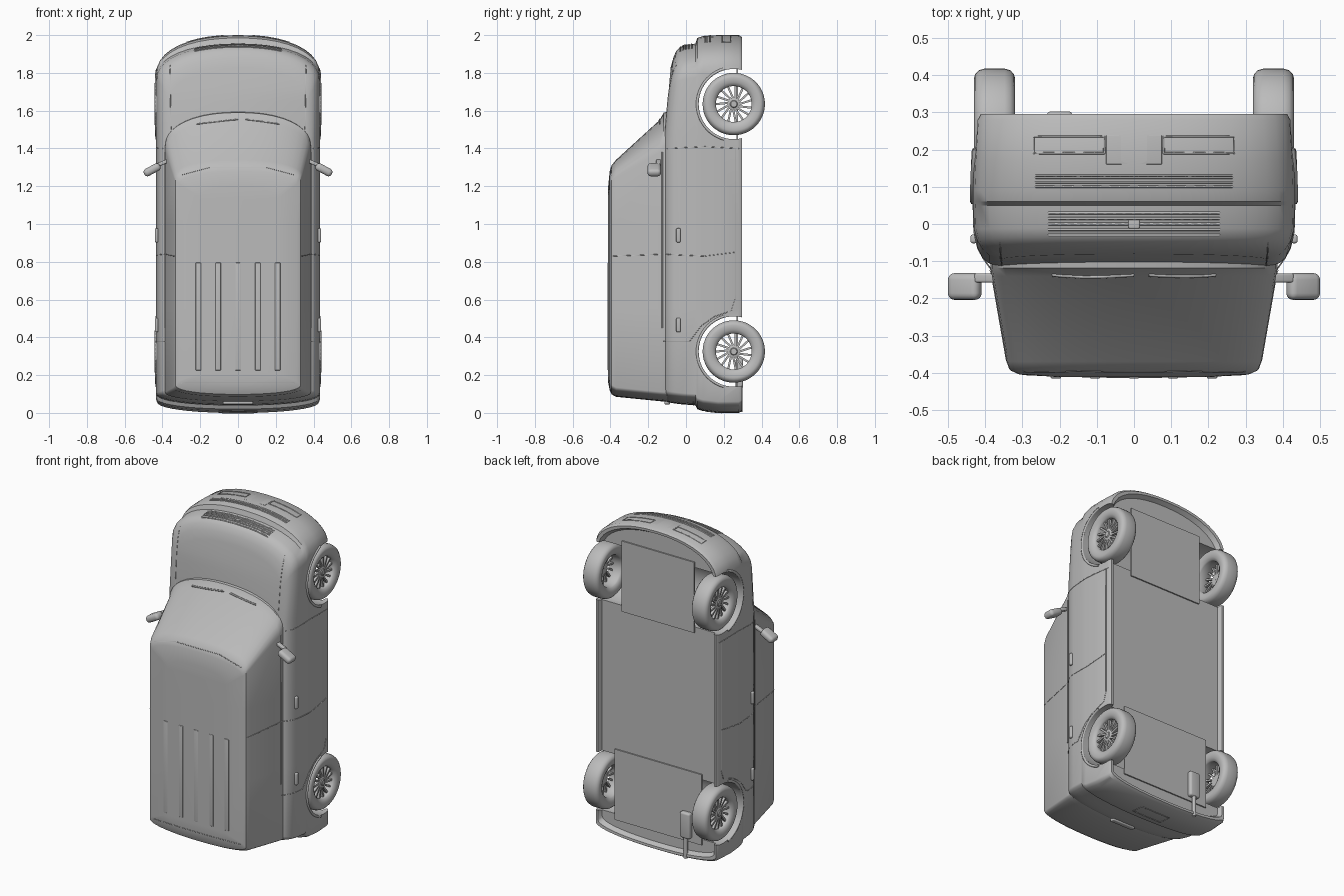
import bpy, bmesh, math
from mathutils import Vector
from mathutils.bvhtree import BVHTree

if "Cube" in bpy.data.objects:
    bpy.data.objects.remove(bpy.data.objects["Cube"])

grey = bpy.data.materials.new("body grey")
grey.use_nodes = True
COLOR = (0.5, 0.5, 0.5, 1)
grey.diffuse_color = COLOR
grey.node_tree.nodes["Principled BSDF"].inputs["Base Color"].default_value = COLOR


def finish(bm, name, angle=35):
    bmesh.ops.recalc_face_normals(bm, faces=bm.faces)
    me = bpy.data.meshes.new(name)
    bm.to_mesh(me)
    bm.free()
    ob = bpy.data.objects.new(name, me)
    bpy.context.collection.objects.link(ob)
    me.materials.append(grey)
    smooth(ob, angle)
    return ob


def smooth(ob, angle=35):
    bpy.ops.object.select_all(action="DESELECT")
    ob.select_set(True)
    bpy.context.view_layer.objects.active = ob
    bpy.ops.object.shade_smooth_by_angle(angle=math.radians(angle))


def box(name, center, size, bevel=0.0, turn=0.0):
    bm = bmesh.new()
    bmesh.ops.create_cube(bm, size=1)
    bmesh.ops.scale(bm, vec=size, verts=bm.verts)
    if bevel:
        bmesh.ops.bevel(bm, geom=bm.edges[:], offset=bevel, segments=4, affect="EDGES", profile=0.5)
    ob = finish(bm, name)
    ob.location = center
    ob.rotation_euler.y = turn
    return ob


def half_outline(w, zf, df, zr, dr, sides, n=2.2, steps=10):
    """Half plan outline, from nose centre round to tail centre."""
    arc = [math.pi / 2 * i / steps for i in range(steps + 1)]
    bend = [(w * math.sin(t) ** (2 / n), abs(math.cos(t)) ** (2 / n)) for t in arc]
    pts = [(x, zf - df + df * c) for x, c in bend]
    pts += [(w, z) for z in sides]
    return pts + [(x, zr + dr - dr * c) for x, c in reversed(bend)]


def loft(name, layers, sides, slope=0.0):
    """Stack plan outlines along y and close both ends with strips across x."""
    bm = bmesh.new()
    rings = []
    for y, w, zf, df, zr, dr in layers:
        half = half_outline(w, zf, df, zr, dr, sides)
        loop = half + [(-x, z) for x, z in half[-2:0:-1]]
        lean = slope * min(1, max(0, -y / 0.1))
        rings.append([bm.verts.new((x, y + lean * max(0, z - 1.45), z)) for x, z in loop])
    count = len(rings[0])
    for a, b in zip(rings, rings[1:]):
        for i in range(count):
            j = (i + 1) % count
            bm.faces.new((a[i], a[j], b[j], b[i]))
    for ring in (rings[0], rings[-1]):
        for i in range(count // 2):
            quad = [ring[i], ring[i + 1], ring[-i - 1], ring[-i]]
            bm.faces.new(list(dict.fromkeys(quad)))
    return finish(bm, name)


# Lower body: floor recess, sill, bumper, nose, shoulder and hood
lower = loft("lower_body", [
    (0.268, 0.39, 1.96, 0.2, 0.04, 0.06), (0.295, 0.40, 1.975, 0.2, 0.025, 0.06),
    (0.296, 0.415, 1.99, 0.2, 0.01, 0.06), (0.28, 0.423, 2.0, 0.2, 0.0, 0.06),
    (0.17, 0.43, 2.0, 0.2, 0.0, 0.06), (0.09, 0.433, 1.995, 0.2, 0.01, 0.06),
    (0.06, 0.433, 1.985, 0.2, 0.02, 0.06), (0.05, 0.432, 1.955, 0.18, 0.04, 0.06),
    (-0.02, 0.43, 1.945, 0.18, 0.045, 0.06), (-0.06, 0.422, 1.935, 0.18, 0.05, 0.06),
    (-0.09, 0.408, 1.915, 0.18, 0.055, 0.06), (-0.106, 0.39, 1.88, 0.18, 0.06, 0.06),
    (-0.115, 0.36, 1.83, 0.18, 0.07, 0.06)], [1.45, 1.0, 0.55], slope=0.09)

# Cabin: windscreen, side glass and roof
cabin = loft("cabin", [
    (-0.06, 0.385, 1.60, 0.18, 0.06, 0.05), (-0.118, 0.386, 1.59, 0.18, 0.06, 0.05),
    (-0.14, 0.382, 1.55, 0.17, 0.062, 0.05), (-0.37, 0.342, 1.34, 0.09, 0.085, 0.05),
    (-0.394, 0.332, 1.31, 0.08, 0.098, 0.05), (-0.404, 0.31, 1.28, 0.07, 0.12, 0.05),
    (-0.412, 0.2, 1.2, 0.07, 0.16, 0.05)], [1.0, 0.55])

# Wheel arches cut through the lower body
AXLES = (1.635, 0.325)
WHEEL_Y = 0.253
for z in AXLES:
    bm = bmesh.new()
    bmesh.ops.create_cone(bm, cap_ends=True, segments=64, radius1=0.186, radius2=0.186, depth=1.2)
    cutter = finish(bm, "arch_cutter")
    cutter.location = (0, WHEEL_Y, z)
    cutter.rotation_euler.y = math.pi / 2
    mod = lower.modifiers.new("arch", "BOOLEAN")
    mod.object, mod.operation, mod.solver = cutter, "DIFFERENCE", "EXACT"
    bpy.context.view_layer.update()
    bpy.context.view_layer.objects.active = lower
    bpy.ops.object.modifier_apply(modifier="arch")
    bpy.data.objects.remove(cutter)
smooth(lower)

# Floor panels between the wheels
box("front_floor", (0, 0.272, 1.635), (0.5, 0.008, 0.44))
box("rear_floor", (0, 0.272, 0.325), (0.6, 0.008, 0.44))


# Wheels
def lathe(bm, profile, segments=48):
    rings = [[bm.verts.new((x, r * math.cos(a), r * math.sin(a))) for x, r in profile]
             for a in (2 * math.pi * i / segments for i in range(segments))]
    for i, a in enumerate(rings):
        b = rings[(i + 1) % segments]
        for k in range(len(profile)):
            m = (k + 1) % len(profile)
            bm.faces.new((a[k], a[m], b[m], b[k]))


def wheel(name, side, z):
    bm = bmesh.new()
    tread = [(0.0, 0.14), (0.003, 0.15), (0.012, 0.16), (0.028, 0.165)]
    tyre = [(0.012, 0.1), (0.003, 0.115)] + tread
    tyre += [(0.11 - x, r) for x, r in reversed(tyre)]
    lathe(bm, tyre + [(0.09, 0.095), (0.02, 0.095)])
    lathe(bm, [(0.07, 0.001), (0.07, 0.034), (0.084, 0.034), (0.088, 0.028),
               (0.088, 0.02), (0.093, 0.016), (0.093, 0.001)], 24)
    for i in range(15):
        a = 2 * math.pi * i / 15
        spoke = bmesh.ops.create_cube(bm, size=1)["verts"]
        for v in spoke:
            r = 0.03 if v.co.z < 0 else 0.1
            t = a + (0 if v.co.z < 0 else 0.22) + v.co.y * 0.011 / r
            v.co = (0.078 + v.co.x * 0.016, r * math.cos(t), r * math.sin(t))
    bmesh.ops.translate(bm, verts=bm.verts, vec=(0.32, 0, 0))
    bmesh.ops.scale(bm, vec=(side, 1, 1), verts=bm.verts)
    finish(bm, name).location = (0, WHEEL_Y, z)


for side, label in ((1, "left"), (-1, "right")):
    for z, end in zip(AXLES, ("front", "rear")):
        wheel(f"{label}_{end}_wheel", side, z)

# Surface trim: paths are dropped on to the shell along a direction
deps = bpy.context.evaluated_depsgraph_get()
trees = [BVHTree.FromObject(ob, deps) for ob in (lower, cabin)]


def drop(point, aim):
    aim = Vector(aim)
    start = Vector(point) - aim * 3
    hits = [h for h in (t.ray_cast(start, aim) for t in trees) if h[0]]
    return min(hits, key=lambda h: h[3])[0] if hits else None


def trim(name, paths, aim, radius=0.002):
    cu = bpy.data.curves.new(name, "CURVE")
    cu.dimensions, cu.bevel_depth, cu.bevel_resolution = "3D", radius, 1
    cu.use_fill_caps = True
    for path in paths:
        pts = []
        for a, b in zip(path, path[1:]):
            a, b = Vector(a), Vector(b)
            n = max(1, int((b - a).length / 0.025))
            pts += [drop(a.lerp(b, i / n), aim) for i in range(n + 1)]
        pts = [p for p in pts if p]
        if len(pts) > 1:
            sp = cu.splines.new("POLY")
            sp.points.add(len(pts) - 1)
            for q, p in zip(sp.points, pts):
                q.co = (*p, 1)
    ob = bpy.data.objects.new(name, cu)
    bpy.context.collection.objects.link(ob)
    cu.materials.append(grey)
    bpy.ops.object.select_all(action="DESELECT")
    ob.select_set(True)
    bpy.context.view_layer.objects.active = ob
    bpy.ops.object.convert(target="MESH")


def frame(x0, x1, y0, y1):
    return [(x0, y0, 0), (x1, y0, 0), (x1, y1, 0), (x0, y1, 0), (x0, y0, 0)]


def arc(z, r, a0, a1):
    return [(0, WHEEL_Y - r * math.cos(a), z + r * math.sin(a))
            for a in (a0 + (a1 - a0) * i / 24 for i in range(25))]


# Side details, mirrored
for s, label in ((1, "left"), (-1, "right")):
    aim = (-s, 0, 0)
    doors = [[(0, -0.39, 0.83), (0, -0.12, 0.84), (0, 0.1, 0.83), (0, 0.26, 0.85)],
             [(0, -0.1, 1.4), (0, 0.1, 1.41), (0, 0.28, 1.4)],
             [(0, -0.12, 0.38), (0, 0.02, 0.38), (0, 0.08, 0.46), (0, 0.15, 0.51),
              (0, 0.24, 0.54), (0, 0.26, 0.6), (0, 0.26, 1.4)]]
    trim(f"{label}_door_seams", doors, aim)
    trim(f"{label}_belt_line", [[(0, -0.125, 0.45), (0, -0.125, 1.38)]], aim, 0.004)
    trim(f"{label}_arch_lips", [arc(z, 0.193, -1.3, 1.3) for z in AXLES], aim, 0.008)
    for z in (0.94, 0.465):
        box(f"{label}_door_handle", (s * 0.431, -0.04, z), (0.018, 0.024, 0.075), 0.007)
    box(f"{label}_mirror", (s * 0.455, -0.168, 1.287), (0.095, 0.072, 0.042), 0.018, s * 0.5)
    box(f"{label}_mirror_arm", (s * 0.395, -0.145, 1.325), (0.07, 0.025, 0.02), 0.006, s * 0.4)
    trim(f"{label}_wiper", [[(0.02 * s + 0.02, 0, 1.555), (0.02 * s + 0.2 * s, 0, 1.53)]],
         (0, 1, 0), 0.005)
    trim(f"{label}_hood_seam", [[(s * 0.355, 0, 1.5), (s * 0.36, 0, 1.84)]], (0, 1, 0))

# Roof ribs and tail edge
for i in range(-2, 3):
    box("roof_rib", (i * 0.105, -0.411, 0.51), (0.028, 0.008, 0.57), 0.003)
trim("roof_rear_seam", [[(-0.3, 0, 0.12), (-0.3, 0, 0.16), (0.3, 0, 0.16), (0.3, 0, 0.12)]], (0, 1, 0))
trim("windscreen_top_seam", [[(-0.3, 0, 1.26), (-0.15, 0, 1.3), (0.15, 0, 1.3), (0.3, 0, 1.26)]], (0, 1, 0))

# Nose: grille, intake, lamps and plate
down = (0, 0, -1)
trim("grille", [[(-0.23, y, 0), (0.23, y, 0)] for y in (-0.03, -0.015, 0, 0.015, 0.03)], down, 0.004)
trim("bumper_intake", [[(-0.265, y, 0), (0.265, y, 0)] for y in (0.1, 0.112, 0.124, 0.13)], down, 0.003)
trim("lower_vents", [frame(s * 0.08, s * 0.27, 0.19, 0.235) for s in (1, -1)], down, 0.003)
box("front_plate", (0, 0.2, 1.992), (0.15, 0.08, 0.014), 0.002)
box("badge_block", (0, 0.0, 1.945), (0.03, 0.024, 0.012), 0.003)

# Tail: hatch seam, handle, plate recess frame
up = (0, 0, 1)
trim("hatch_seam", [[(-0.33, 0.04, 0), (0.33, 0.04, 0)]], up)
trim("rear_plate_frame", [frame(-0.1, 0.1, 0.11, 0.19)], up, 0.003)
box("hatch_handle", (0, -0.1, 0.055), (0.16, 0.03, 0.02), 0.006)

# Exhaust
box("muffler", (-0.2, 0.283, 0.21), (0.07, 0.04, 0.16), 0.012)
bm = bmesh.new()
bmesh.ops.create_cone(bm, cap_ends=True, segments=20, radius1=0.012, radius2=0.012, depth=0.14)
finish(bm, "tail_pipe").location = (-0.2, 0.288, 0.075)
